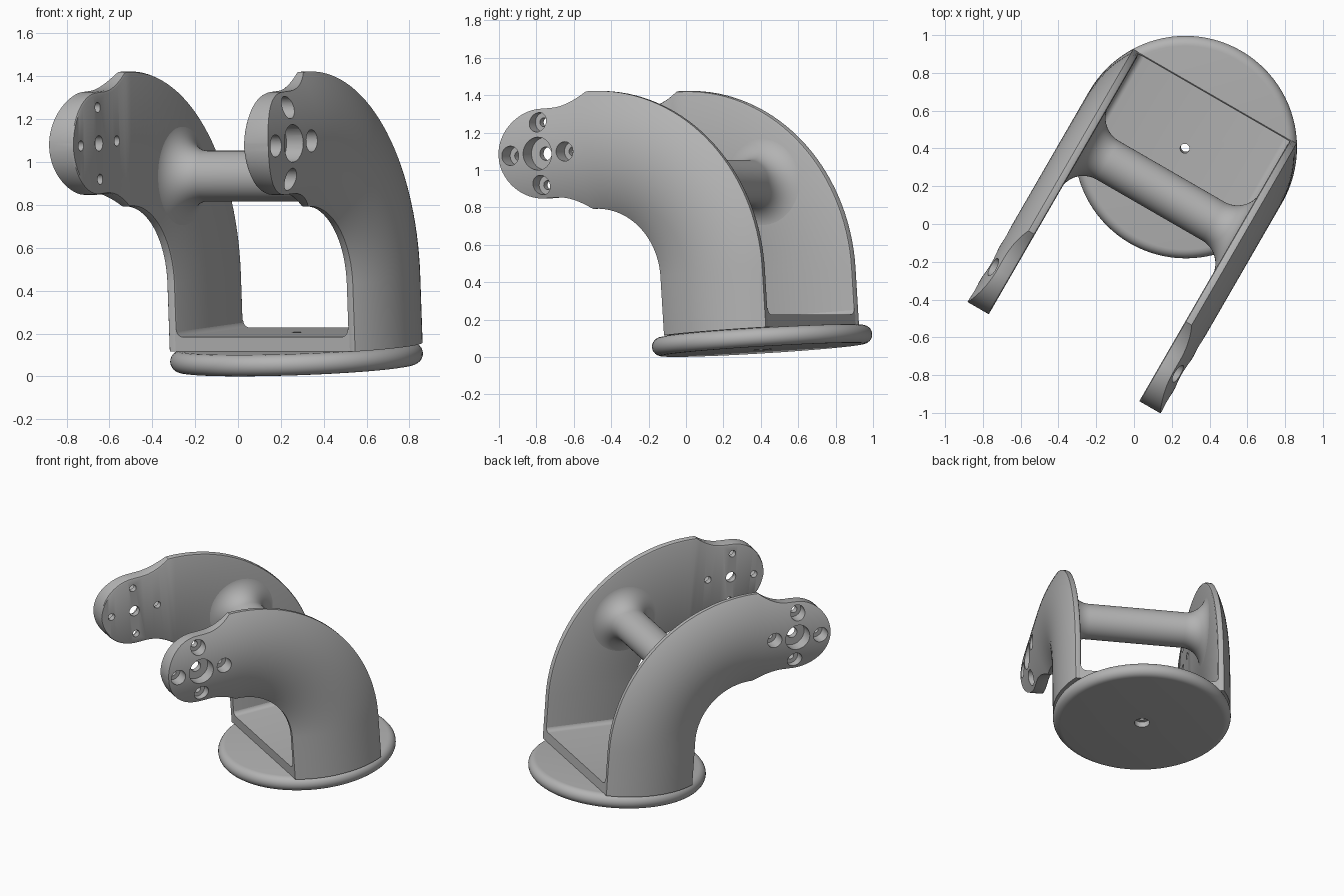
import bpy, bmesh
from math import sin, cos, pi, radians, sqrt
from mathutils import Matrix

cube = bpy.data.objects.get("Cube")
if cube:
    bpy.data.objects.remove(cube, do_unlink=True)

grey = bpy.data.materials.new("light grey")
grey.use_nodes = True
grey.diffuse_color = (0.45, 0.45, 0.45, 1)
grey.node_tree.nodes["Principled BSDF"].inputs["Base Color"].default_value = (0.45, 0.45, 0.45, 1)

# Whole bracket is turned about z and leans slightly forward
PLACE = (Matrix.Translation((0.275, 0.41, 0.038))
         @ Matrix.Rotation(radians(-30), 4, 'Z') @ Matrix.Rotation(radians(4), 4, 'X'))

RADIUS = 0.59      # outer tube radius
INNER = 0.46       # inner flat face of each arm
HALF = 0.315       # half width of an arm
BEND = 0.705       # bend radius of the arm centre line
BEND_Z = 0.415     # height where the bend starts
BASE = 0.1         # top of the flange
PAD_R, PAD_T = 0.24, 0.27   # end pad radius and distance past the bend
PAD_Y, PAD_Z = -BEND - PAD_T, BEND_Z + BEND


def make_object(name, bm):
    bmesh.ops.remove_doubles(bm, verts=bm.verts, dist=1e-5)
    bmesh.ops.recalc_face_normals(bm, faces=bm.faces)
    mesh = bpy.data.meshes.new(name)
    bm.to_mesh(mesh)
    bm.free()
    mesh.materials.append(grey)
    obj = bpy.data.objects.new(name, mesh)
    bpy.context.collection.objects.link(obj)
    obj.matrix_world = PLACE
    return obj


def loft(name, sections, closed=False):
    """Skin a row of matching closed sections."""
    bm = bmesh.new()
    rings = [[bm.verts.new(p) for p in s] for s in sections]
    n = len(rings[0])
    pairs = list(zip(rings, rings[1:]))
    if closed:
        pairs.append((rings[-1], rings[0]))
    else:
        bm.faces.new(rings[0])
        bm.faces.new(rings[-1])
    for a, b in pairs:
        for i in range(n):
            j = (i + 1) % n
            bm.faces.new((a[i], a[j], b[j], b[i]))
    return make_object(name, bm)


def lathe(name, profile, matrix=Matrix(), closed=False, steps=48):
    """Turn (radius, height) points about the matrix z axis."""
    sections = [[matrix @ Matrix.Rotation(2 * pi * i / steps, 4, 'Z') @ Matrix.Translation((r, 0, h)).to_translation()
                 for i in range(steps)] for r, h in profile]
    return loft(name, sections, closed)


def activate(obj):
    bpy.ops.object.select_all(action='DESELECT')
    obj.select_set(True)
    bpy.context.view_layer.objects.active = obj


def cut(obj, cutter):
    bpy.context.view_layer.update()
    activate(obj)
    mod = obj.modifiers.new("hole", 'BOOLEAN')
    mod.operation = 'DIFFERENCE'
    mod.solver = 'EXACT'
    mod.object = cutter
    bpy.ops.object.modifier_apply(modifier=mod.name)
    bpy.data.objects.remove(cutter, do_unlink=True)


def smooth(obj):
    activate(obj)
    bpy.ops.object.shade_smooth_by_angle(angle=radians(32))


def arm_stations():
    """Half width and a map from (x, offset) to a point, along the arm."""
    out = [(HALF, lambda x, u, z=z: (x, u, z)) for z in (BASE, 0.2, 0.3)]
    for i in range(33):
        a = i / 32 * pi / 2
        out.append((HALF, lambda x, u, a=a: (x, -BEND + (BEND + u) * cos(a), BEND_Z + (BEND + u) * sin(a))))
    # Concave neck, then the round pad
    ends = [(0.2 * i / 8, PAD_R + (HALF - PAD_R) * (1 - i / 8) ** 2) for i in range(1, 9)]
    ends += [(PAD_T + PAD_R * cos(f), PAD_R * sin(f)) for f in (radians(90 - 4.3 * i) for i in range(21))]
    for t, h in ends:
        out.append((h, lambda x, u, t=t: (x, -BEND - t, PAD_Z + u)))
    return out


def arm_section(h, place, side):
    """Flat inside with eased edges, tube surface outside."""
    b = min(0.014, h * 0.4)
    pts = [(INNER, -(h - b)), (INNER, h - b), (INNER + b * 0.3, h - b * 0.3), (INNER + b, h)]
    for i in range(25):
        u = h * cos(pi * i / 24)
        pts.append((sqrt(RADIUS ** 2 - u * u), u))
    pts += [(INNER + b, -h), (INNER + b * 0.3, -(h - b * 0.3))]
    return [place(side * x, u) for x, u in pts]


# Curved side arms with counterbored mounting holes
HOLE_STEP = 0.168
for side, label in ((1, "left"), (-1, "right")):
    arm = loft(label + "_arm", [arm_section(h, p, side) for h, p in arm_stations()])
    for dy, dz in ((0, 0), (1, 0), (-1, 0), (0, 1), (0, -1)):
        big, small = (0.052, 0.024) if dy or dz else (0.088, 0.036)
        axis = (Matrix.Translation((0, PAD_Y + dy * HOLE_STEP, PAD_Z + dz * HOLE_STEP))
                @ Matrix.Rotation(side * pi / 2, 4, 'Y'))
        cutter = lathe("hole_cutter", [(small, 0.4), (small, 0.5), (big, 0.5), (big, 0.7)], axis, steps=32)
        cutter.hide_render = True
        cut(arm, cutter)
    smooth(arm)

# Round flange with a full round rim and a stepped centre hole
rim = [(0.54 + 0.05 * sin(a), 0.05 - 0.05 * cos(a)) for a in (pi * i / 12 for i in range(13))]
flange = lathe("base_flange", [(0.05, 0)] + rim + [(0.025, 0.1), (0.025, 0.04), (0.05, 0.04)],
               closed=True, steps=96)
smooth(flange)

# Floor plate, filleted up into the arms
TOP, FIL = 0.168, 0.035
curve = [(INNER + 0.002 - FIL + FIL * sin(a), TOP + FIL - FIL * cos(a)) for a in (pi / 2 * i / 6 for i in range(7))]
half = [(INNER + 0.02, BASE), (INNER + 0.02, TOP + FIL)] + curve[::-1]
outline = half + [(-x, z) for x, z in reversed(half)]
floor = loft("floor_plate", [[(x, y, z) for x, z in outline] for y in (-HALF + 0.002, HALF - 0.002)])
bore = lathe("floor_cutter", [(0.025, 0), (0.025, 0.3)], steps=32)
bore.hide_render = True
cut(floor, bore)
smooth(floor)

# Flared cross bar at the middle of the bend
BAR, FLARE = 0.118, 0.14
end = INNER + 0.003
flare = [(BAR + FLARE * (1 - cos(a)), end - FLARE + FLARE * sin(a)) for a in (pi / 2 * i / 14 for i in range(15))]
bar_profile = [(r, -x) for r, x in reversed(flare)] + flare
mid = BEND * cos(pi / 4)
bar = lathe("cross_bar", bar_profile,
            Matrix.Translation((0, mid - BEND, BEND_Z + mid)) @ Matrix.Rotation(pi / 2, 4, 'Y'), steps=64)
smooth(bar)
